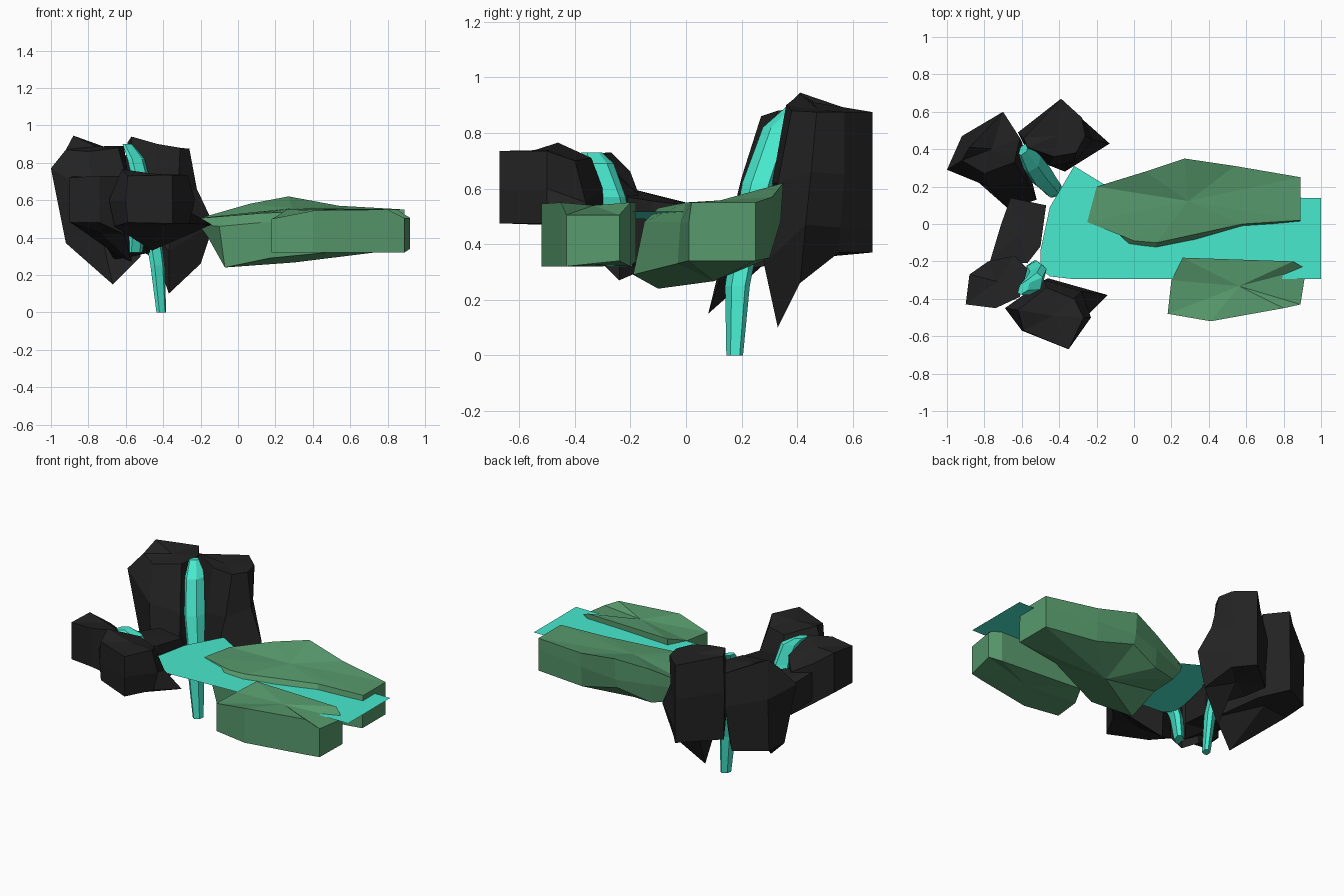
import bpy, bmesh
from mathutils import Vector


def material(name, color):
    m = bpy.data.materials.new(name)
    m.diffuse_color = (*color, 1)
    return m


STONE = material("dark_stone", (0.016, 0.016, 0.016))
WATER = material("water", (0.065, 0.82, 0.62))
GRASS = material("grass", (0.095, 0.32, 0.15))


def finish(name, bm, mat):
    bmesh.ops.recalc_face_normals(bm, faces=bm.faces)
    me = bpy.data.meshes.new(name)
    bm.to_mesh(me)
    bm.free()
    me.materials.append(mat)
    ob = bpy.data.objects.new(name, me)
    bpy.context.collection.objects.link(ob)
    return ob


def loft(name, rings, mat, bulge=(0.0, 0.0)):
    """Faceted block: rings of points from top to bottom, closed by fans."""
    bm = bmesh.new()
    loops = [[bm.verts.new(p) for p in ring] for ring in rings]
    n = len(loops[0])
    for a, b in zip(loops, loops[1:]):
        for i in range(n):
            j = (i + 1) % n
            bm.faces.new((a[i], a[j], b[j], b[i]))
    for loop, dz in ((loops[0], bulge[0]), (loops[-1], bulge[1])):
        c = sum((v.co for v in loop), Vector()) / n
        hub = bm.verts.new(c + Vector((0, 0, dz)))
        for i in range(n):
            bm.faces.new((loop[i], loop[(i + 1) % n], hub))
    return finish(name, bm, mat)


def block(name, outline, mat, bulge):
    """Outline rows are x, y, bottom z, top z."""
    top = [(x, y, t) for x, y, b, t in outline]
    bottom = [(x, y, b) for x, y, b, t in outline]
    return loft(name, [top, bottom], mat, bulge)


def stream(name, path):
    """Falling water: path rows are x, y, z, width, thickness."""
    across, out = Vector((0.6, 0.8, 0)), Vector((0.8, -0.6, 0))
    rings = []
    for x, y, z, w, t in path:
        c = Vector((x, y, z))
        rings.append([c + across * a * w / 2 + out * o * t / 2
                      for a, o in ((-1, -0.4), (0, -1), (1, -0.4), (1, 0.4), (0, 1), (-1, 0.4))])
    return loft(name, rings, WATER)


# Tall cliffs on either side of the high fall
loft("tall_cliff_right", [
    [(-0.59, 0.46, 0.91), (-0.39, 0.67, 0.875), (-0.28, 0.57, 0.875), (-0.26, 0.47, 0.875),
     (-0.31, 0.38, 0.88), (-0.43, 0.36, 0.90), (-0.57, 0.41, 0.94)],
    [(-0.62, 0.49, 0.70), (-0.39, 0.67, 0.65), (-0.29, 0.57, 0.65), (-0.22, 0.45, 0.66),
     (-0.32, 0.33, 0.62), (-0.45, 0.31, 0.62), (-0.57, 0.39, 0.70)],
    [(-0.61, 0.48, 0.45), (-0.39, 0.67, 0.45), (-0.27, 0.555, 0.46), (-0.13, 0.43, 0.47),
     (-0.37, 0.28, 0.33), (-0.47, 0.32, 0.42), (-0.54, 0.36, 0.45)],
    [(-0.61, 0.48, 0.38), (-0.39, 0.67, 0.37), (-0.29, 0.55, 0.37), (-0.20, 0.41, 0.26),
     (-0.37, 0.33, 0.10), (-0.43, 0.34, 0.28), (-0.54, 0.38, 0.34)],
], STONE, (-0.01, 0.05))
loft("tall_cliff_left", [
    [(-0.92, 0.34, 0.87), (-0.88, 0.41, 0.945), (-0.70, 0.60, 0.88),
     (-0.61, 0.46, 0.89), (-0.64, 0.33, 0.88), (-0.80, 0.27, 0.86)],
    [(-1.00, 0.29, 0.77), (-0.92, 0.47, 0.72), (-0.70, 0.60, 0.66),
     (-0.60, 0.44, 0.66), (-0.57, 0.22, 0.62), (-0.78, 0.20, 0.64)],
    [(-0.92, 0.30, 0.37), (-0.92, 0.46, 0.38), (-0.73, 0.57, 0.37),
     (-0.61, 0.42, 0.34), (-0.52, 0.13, 0.30), (-0.67, 0.08, 0.15)],
], STONE, (0.0, 0.05))

# Lower rocks around the small fall
block("low_rock_left", [
    (-0.90, -0.43, 0.48, 0.72), (-0.88, -0.27, 0.47, 0.73), (-0.78, -0.20, 0.40, 0.66),
    (-0.64, -0.17, 0.30, 0.58), (-0.57, -0.24, 0.27, 0.64), (-0.61, -0.39, 0.42, 0.73),
    (-0.74, -0.45, 0.48, 0.73)], STONE, (0.03, 0.02))
loft("low_rock_right", [
    [(-0.62, -0.46, 0.765), (-0.59, -0.57, 0.73), (-0.35, -0.67, 0.735),
     (-0.27, -0.50, 0.735), (-0.32, -0.40, 0.70), (-0.47, -0.34, 0.71)],
    [(-0.69, -0.45, 0.60), (-0.60, -0.57, 0.60), (-0.35, -0.67, 0.60),
     (-0.23, -0.50, 0.60), (-0.28, -0.36, 0.55), (-0.48, -0.30, 0.60)],
    [(-0.66, -0.44, 0.46), (-0.59, -0.57, 0.48), (-0.35, -0.67, 0.475),
     (-0.26, -0.50, 0.475), (-0.14, -0.38, 0.47), (-0.46, -0.29, 0.33)],
], STONE, (0.01, 0.02))
block("middle_rock", [
    (-0.77, -0.20, 0.42, 0.60), (-0.71, 0.00, 0.36, 0.55), (-0.66, 0.14, 0.28, 0.53),
    (-0.47, 0.10, 0.32, 0.53), (-0.50, -0.12, 0.36, 0.555), (-0.57, -0.21, 0.32, 0.57)],
    STONE, (0.0, -0.02))

# Falling water
stream("high_waterfall", [
    (-0.59, 0.40, 0.90, 0.07, 0.04), (-0.545, 0.33, 0.82, 0.11, 0.08),
    (-0.495, 0.26, 0.62, 0.12, 0.08), (-0.46, 0.22, 0.45, 0.10, 0.08),
    (-0.43, 0.185, 0.25, 0.09, 0.07), (-0.41, 0.175, 0.0, 0.06, 0.05)])
stream("small_waterfall", [
    (-0.59, -0.34, 0.73, 0.08, 0.05), (-0.54, -0.32, 0.69, 0.12, 0.10),
    (-0.52, -0.28, 0.57, 0.13, 0.09), (-0.54, -0.25, 0.46, 0.11, 0.08),
    (-0.55, -0.24, 0.32, 0.10, 0.06)])

# Flat river sheet, built as a strip of left and right shore points
shores = [(-0.50, -0.14, -0.24), (-0.45, 0.09, -0.28), (-0.32, 0.31, -0.295),
          (-0.14, 0.20, -0.295), (0.25, 0.18, -0.295), (0.60, 0.16, -0.295),
          (0.90, 0.14, -0.295), (1.0, 0.14, -0.295)]
bm = bmesh.new()
pairs = []
for x, a, b in shores:
    z = 0.49 + 0.027 * min(1, x + 0.5)
    pairs.append((bm.verts.new((x, a, z)), bm.verts.new((x, b, z))))
for p, q in zip(pairs, pairs[1:]):
    bm.faces.new((p[0], p[1], q[1], q[0]))
finish("river", bm, WATER)

# Grassy banks; the far one has a shelf reaching under the river
loft("far_bank", [
    [(-0.25, 0.01, 0.50), (-0.20, 0.20, 0.505), (0.06, 0.28, 0.58), (0.27, 0.35, 0.62),
     (0.54, 0.31, 0.57), (0.89, 0.25, 0.55), (0.89, 0.02, 0.55), (0.58, 0.00, 0.55),
     (0.12, -0.10, 0.53), (0.00, -0.09, 0.52)],
    [(-0.21, 0.00, 0.47), (-0.20, 0.19, 0.47), (0.06, 0.28, 0.48), (0.27, 0.34, 0.48),
     (0.54, 0.31, 0.48), (0.89, 0.25, 0.48), (0.89, 0.01, 0.48), (0.58, -0.02, 0.48),
     (0.12, -0.15, 0.48), (-0.10, -0.14, 0.46)],
    [(-0.16, 0.00, 0.40), (-0.15, 0.18, 0.40), (0.06, 0.27, 0.36), (0.27, 0.32, 0.42),
     (0.54, 0.30, 0.35), (0.89, 0.25, 0.34), (0.89, 0.01, 0.34), (0.58, -0.03, 0.33),
     (0.17, -0.19, 0.29), (-0.07, -0.10, 0.24)],
], GRASS, (0.01, -0.08))
block("near_bank", [
    (0.18, -0.48, 0.32, 0.50), (0.20, -0.30, 0.32, 0.51), (0.26, -0.18, 0.34, 0.55),
    (0.55, -0.19, 0.33, 0.55), (0.85, -0.20, 0.32, 0.55), (0.92, -0.24, 0.34, 0.505),
    (0.89, -0.43, 0.32, 0.505), (0.80, -0.45, 0.32, 0.55), (0.41, -0.52, 0.32, 0.545)],
    GRASS, (0.01, 0.0))
